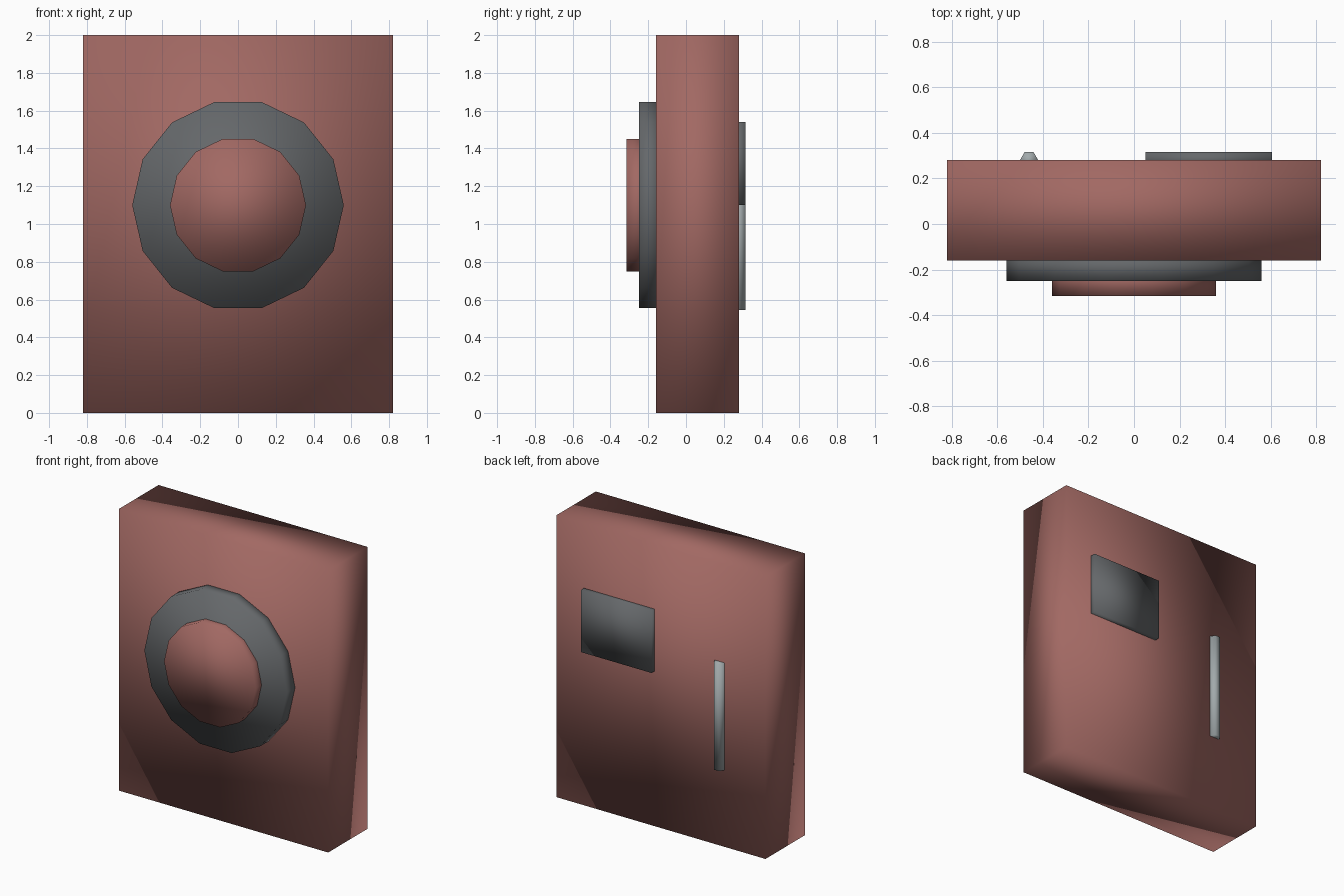
import bpy
import math

if "Cube" in bpy.data.objects:
    bpy.data.objects.remove(bpy.data.objects["Cube"])


def material(name, rgb):
    m = bpy.data.materials.new(name)
    m.diffuse_color = (*rgb, 1)
    m.use_nodes = True
    m.node_tree.nodes["Principled BSDF"].inputs["Base Color"].default_value = m.diffuse_color
    return m


RED = material("dull_red", (0.36, 0.14, 0.125))
DARK = material("dark_grey", (0.13, 0.138, 0.145))
PALE = material("pale_grey", (0.36, 0.40, 0.41))


def finish(name, mat):
    ob = bpy.context.object
    ob.name = ob.data.name = name
    bpy.ops.object.transform_apply(location=False, rotation=True, scale=True)
    ob.data.materials.append(mat)
    bpy.ops.object.shade_smooth()
    return ob


def box(name, lo, hi, mat):
    centre = [(a + b) / 2 for a, b in zip(lo, hi)]
    bpy.ops.mesh.primitive_cube_add(size=1, location=centre)
    bpy.context.object.scale = [b - a for a, b in zip(lo, hi)]
    return finish(name, mat)


def disc(name, radius, y0, y1, z, mat):
    # 14-sided disc facing -y, with a corner on the +x axis
    bpy.ops.mesh.primitive_cylinder_add(
        vertices=14, radius=radius, depth=y1 - y0, location=(0, (y0 + y1) / 2, z))
    ob = bpy.context.object
    # primitive starts its first corner on +y: quarter turn, then tip forward
    ob.rotation_mode = 'XYZ'
    ob.rotation_euler = (0, 0, math.pi / 2)
    bpy.ops.object.transform_apply(location=False, rotation=True, scale=False)
    ob.rotation_euler = (math.pi / 2, 0, 0)
    return finish(name, mat)


# Main slab
box("body_panel", (-0.82, -0.16, 0), (0.82, 0.28, 2.0), RED)

# Stepped round boss on the front
disc("front_ring", 0.56, -0.25, -0.13, 1.1, DARK)
disc("front_cap", 0.36, -0.315, -0.19, 1.1, RED)

# Plate on the back
box("back_plate", (0.05, 0.25, 1.10), (0.605, 0.315, 1.54), DARK)

# Upright six-sided bar half sunk in the back
bpy.ops.mesh.primitive_cylinder_add(
    vertices=6, radius=0.04, depth=0.76, location=(-0.46, 0.28, 0.925),
    rotation=(0, 0, math.pi / 2))
finish("back_bar", PALE)
